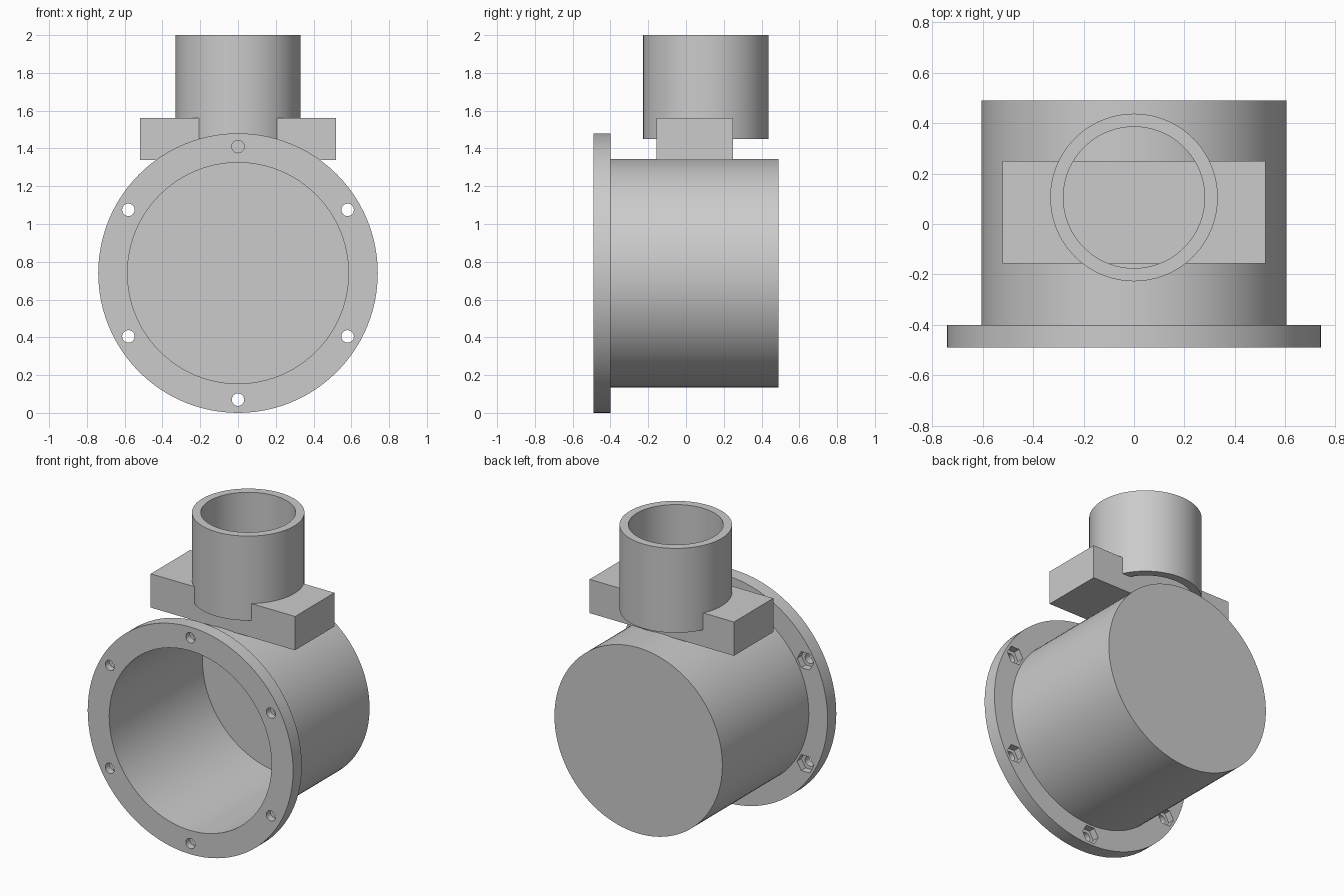
import bpy, bmesh, math
from mathutils import Matrix, Vector

if "Cube" in bpy.data.objects:
    bpy.data.objects.remove(bpy.data.objects["Cube"], do_unlink=True)

grey = bpy.data.materials.new("plain grey")
grey.use_nodes = True
grey.diffuse_color = (0.6, 0.6, 0.6, 1)
grey.node_tree.nodes["Principled BSDF"].inputs["Base Color"].default_value = (0.6, 0.6, 0.6, 1)

AXIS_Z = 0.74          # height of the drum axis
FRONT, BACK = -0.49, 0.49
FLANGE_BACK = -0.4


def finish(name, bm):
    bmesh.ops.remove_doubles(bm, verts=bm.verts, dist=1e-5)
    bmesh.ops.recalc_face_normals(bm, faces=bm.faces)
    mesh = bpy.data.meshes.new(name)
    bm.to_mesh(mesh)
    bm.free()
    mesh.materials.append(grey)
    obj = bpy.data.objects.new(name, mesh)
    bpy.context.collection.objects.link(obj)
    return obj


def activate(obj):
    bpy.ops.object.select_all(action="DESELECT")
    obj.select_set(True)
    bpy.context.view_layer.objects.active = obj


def smooth(obj):
    activate(obj)
    bpy.ops.object.shade_smooth_by_angle(angle=math.radians(30))


def lathe(name, profile, centre, axis, closed=False, steps=96):
    """Spin (radius, distance along axis) points about an axis."""
    bm = bmesh.new()
    centre, axis = Vector(centre), Vector(axis)
    verts = [bm.verts.new(centre + Vector((r, 0, 0)) + axis * d) for r, d in profile]
    pairs = list(zip(verts, verts[1:]))
    if closed:
        pairs.append((verts[-1], verts[0]))
    edges = [bm.edges.new(p) for p in pairs]
    bmesh.ops.spin(bm, geom=verts + edges, cent=centre, axis=axis,
                   angle=math.tau, steps=steps, use_merge=True)
    return finish(name, bm)


def bolt_cutters(name, radius, sides, y0, y1):
    """Six prisms along y on the bolt circle."""
    bm = bmesh.new()
    for i in range(6):
        a = math.tau * i / 6
        pos = (0.67 * math.sin(a), (y0 + y1) / 2, AXIS_Z + 0.67 * math.cos(a))
        bmesh.ops.create_cone(bm, cap_ends=True, segments=sides, radius1=radius,
                              radius2=radius, depth=y1 - y0,
                              matrix=Matrix.Translation(pos) @ Matrix.Rotation(math.pi / 2, 4, "X")
                              @ Matrix.Rotation(math.pi / 2, 4, "Z"))
    obj = finish(name, bm)
    obj.hide_render = True
    return obj


def cut(target, cutter):
    mod = target.modifiers.new("cut", "BOOLEAN")
    mod.operation, mod.solver, mod.object = "DIFFERENCE", "EXACT", cutter
    activate(target)
    bpy.ops.object.modifier_apply(modifier=mod.name)
    bpy.data.objects.remove(cutter, do_unlink=True)


# Hollow drum with closed back and front flange
drum = lathe("flanged_drum",
             [(0, BACK), (0.605, BACK), (0.605, FLANGE_BACK), (0.74, FLANGE_BACK),
              (0.74, FRONT), (0.585, FRONT), (0.585, BACK - 0.02), (0, BACK - 0.02)],
             (0, 0, AXIS_Z), (0, 1, 0))

# Bolt holes and hexagonal nut pockets in the flange
cut(drum, bolt_cutters("bolt_holes", 0.033, 32, FRONT - 0.05, FLANGE_BACK + 0.05))
cut(drum, bolt_cutters("nut_pockets", 0.06, 6, FLANGE_BACK - 0.045, FLANGE_BACK + 0.05))
smooth(drum)

# Mounting block on top of the drum
bm = bmesh.new()
bmesh.ops.create_cube(bm, size=1, matrix=Matrix.Translation((0, 0.047, 1.45))
                      @ Matrix.Diagonal((1.04, 0.405, 0.22, 1)))
finish("mounting_block", bm)

# Open upright pipe
pipe = lathe("upright_pipe", [(0.28, 1.45), (0.332, 1.45), (0.332, 2.0), (0.28, 2.0)],
             (0, 0.105, 0), (0, 0, 1), closed=True)
smooth(pipe)
